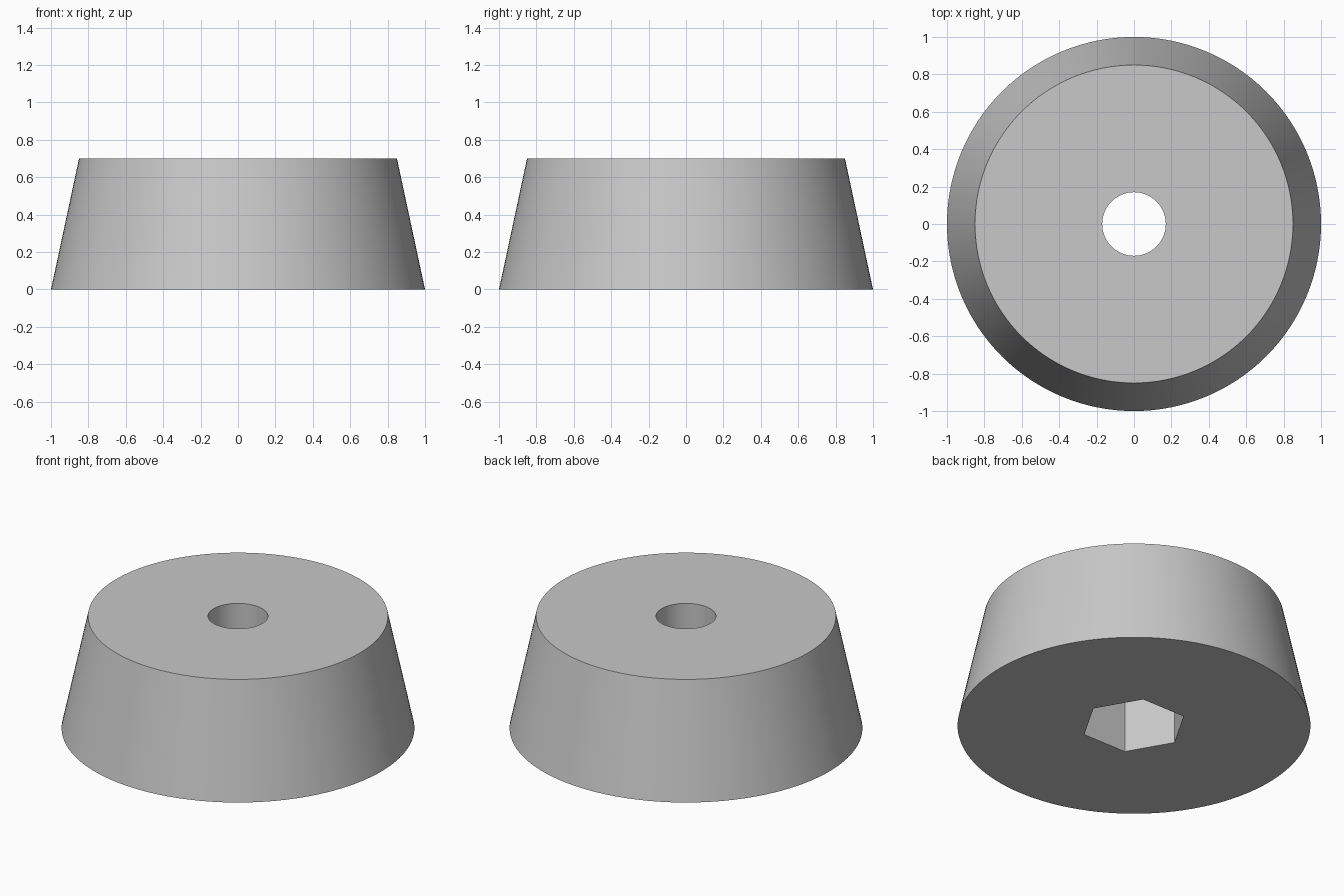
import bpy
import math

if "Cube" in bpy.data.objects:
    bpy.data.objects.remove(bpy.data.objects["Cube"])

HEIGHT = 0.70
HEX_DEPTH = 0.40


def material(name, value):
    mat = bpy.data.materials.new(name)
    mat.diffuse_color = (value, value, value, 1)
    mat.use_nodes = True
    mat.node_tree.nodes["Principled BSDF"].inputs["Base Color"].default_value = mat.diffuse_color
    return mat


def cone(name, sides, r_bottom, r_top, z0, z1):
    """Upright cone or prism from z0 to z1, first corner on the x axis."""
    bpy.ops.mesh.primitive_cone_add(
        vertices=sides, radius1=r_bottom, radius2=r_top, depth=z1 - z0,
        location=(0, 0, (z0 + z1) / 2), rotation=(0, 0, math.pi / 2))
    obj = bpy.context.object
    obj.name = name
    bpy.ops.object.transform_apply(location=True, rotation=True, scale=True)
    return obj


def cut(body, cutter):
    """Subtract the cutter from the body and discard it."""
    cutter.hide_render = True
    mod = body.modifiers.new("cut", 'BOOLEAN')
    mod.operation = 'DIFFERENCE'
    mod.solver = 'EXACT'
    mod.object = cutter
    bpy.context.view_layer.objects.active = body
    bpy.ops.object.modifier_apply(modifier=mod.name)
    bpy.data.objects.remove(cutter, do_unlink=True)


# Tapered round foot
foot = cone("tapered_foot", 128, 1.0, 0.85, 0, HEIGHT)
foot.data.materials.append(material("light grey", 0.58))

# Round bolt hole right through, hexagonal nut pocket from below
cut(foot, cone("bolt_hole_cutter", 64, 0.17, 0.17, -0.2, HEIGHT + 0.2))
cut(foot, cone("nut_pocket_cutter", 6, 0.30, 0.30, -0.2, HEX_DEPTH))

# Smooth round walls, crisp rims and hexagon corners
bpy.ops.object.select_all(action='DESELECT')
foot.select_set(True)
bpy.context.view_layer.objects.active = foot
bpy.ops.object.shade_smooth_by_angle(angle=math.radians(30))
